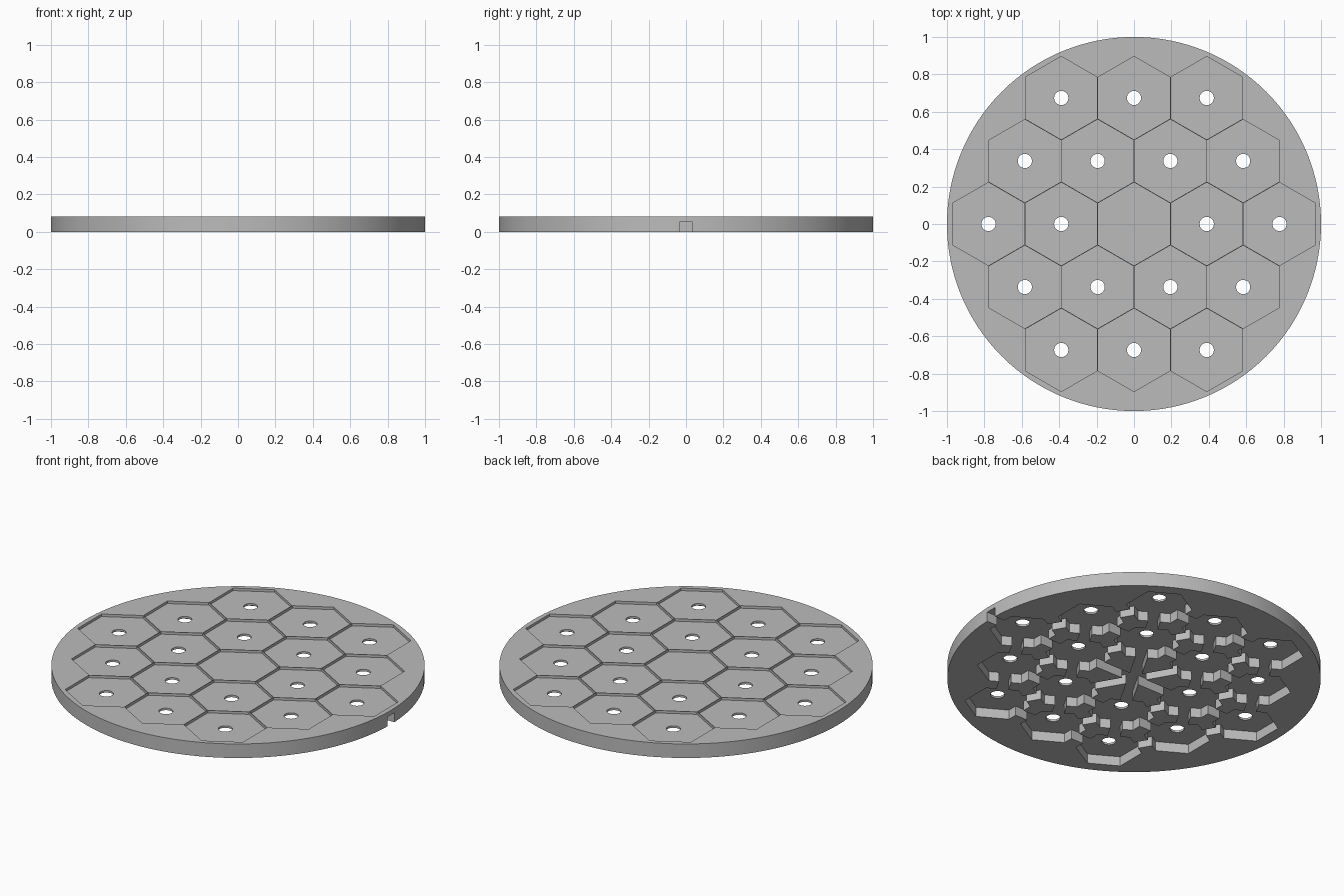
import bpy, bmesh
from math import pi, cos, sin, sqrt, radians
from mathutils import Matrix

cube = bpy.data.objects.get("Cube")
if cube:
    bpy.data.objects.remove(cube, do_unlink=True)

PITCH = 0.389                  # spacing of the hexagon cells
ROW = PITCH * sqrt(3) / 2
HEIGHT, ROOF, FLOOR = 0.083, 0.056, 0.068
CHANNEL = 0.065

gray = bpy.data.materials.new("plain gray")
gray.use_nodes = True
color = (0.5, 0.5, 0.5, 1)
gray.diffuse_color = color
gray.node_tree.nodes["Principled BSDF"].inputs["Base Color"].default_value = color


def prism(bm, x, y, radius, sides, z0, z1):
    """Upright prism with one corner pointing to +y."""
    angles = [pi / 2 + 2 * pi * i / sides for i in range(sides)]
    low, high = ([bm.verts.new((x + radius * cos(a), y + radius * sin(a), z))
                  for a in angles] for z in (z0, z1))
    bm.faces.new(low[::-1])
    bm.faces.new(high)
    for i in range(sides):
        j = (i + 1) % sides
        bm.faces.new((low[i], low[j], high[j], high[i]))


def bar(bm, x0, x1, y, turn):
    """Channel-shaped bar, turned about the centre."""
    z0 = -0.1
    bmesh.ops.create_cube(bm, size=1, matrix=Matrix.Rotation(radians(turn), 4, 'Z')
                          @ Matrix.Translation(((x0 + x1) / 2, y, (z0 + ROOF) / 2))
                          @ Matrix.Diagonal((x1 - x0, CHANNEL, ROOF - z0, 1)))


def make_object(name, bm):
    mesh = bpy.data.meshes.new(name)
    bm.to_mesh(mesh)
    bm.free()
    ob = bpy.data.objects.new(name, mesh)
    bpy.context.collection.objects.link(ob)
    mesh.materials.append(gray)
    return ob


# Cell centres in five staggered rows
cells = []
for r in range(-2, 3):
    count = 5 - abs(r)
    cells += [((i - (count - 1) / 2) * PITCH, r * ROW) for i in range(count)]
outer_cells = [c for c in cells if abs(c[0]) + abs(c[1]) > 0.01]

# Round plate
bm = bmesh.new()
prism(bm, 0, 0, 1, 128, 0, HEIGHT)
plate = make_object("round_plate", bm)

# Cutters
cutters = []

bm = bmesh.new()               # shallow recesses on top
for x, y in cells:
    prism(bm, x, y, 0.222, 6, FLOOR, 0.2)
cutters.append(make_object("recess_cutter", bm))

bm = bmesh.new()               # deep pockets underneath
for x, y in outer_cells:
    prism(bm, x, y, 0.178, 6, -0.1, ROOF)
cutters.append(make_object("pocket_cutter", bm))

for turn in (0, 60, 120):      # channels joining neighbouring pockets
    bm = bmesh.new()
    for r in range(-2, 3):
        half = (4 - abs(r)) / 2 * PITCH
        end = 1.1 if turn == 0 and r == 0 else half   # one channel leaves the rim
        bar(bm, -half, end, r * ROW, turn)
    cutters.append(make_object("channel_cutter", bm))

bm = bmesh.new()               # round through holes
for x, y in outer_cells:
    prism(bm, x, y, 0.038, 32, -0.2, 0.3)
cutters.append(make_object("hole_cutter", bm))

for cutter in cutters:
    cutter.hide_render = True
    mod = plate.modifiers.new(cutter.name, 'BOOLEAN')
    mod.operation = 'DIFFERENCE'
    mod.solver = 'EXACT'
    mod.object = cutter

# Bake the cuts and drop the cutters
bpy.context.view_layer.update()
graph = bpy.context.evaluated_depsgraph_get()
baked = bpy.data.meshes.new_from_object(plate.evaluated_get(graph))
plate.modifiers.clear()
plate.data = baked
baked.materials.clear()
baked.materials.append(gray)
for cutter in cutters:
    bpy.data.objects.remove(cutter, do_unlink=True)

bpy.ops.object.select_all(action='DESELECT')
plate.select_set(True)
bpy.context.view_layer.objects.active = plate
bpy.ops.object.shade_smooth_by_angle(angle=radians(30))
